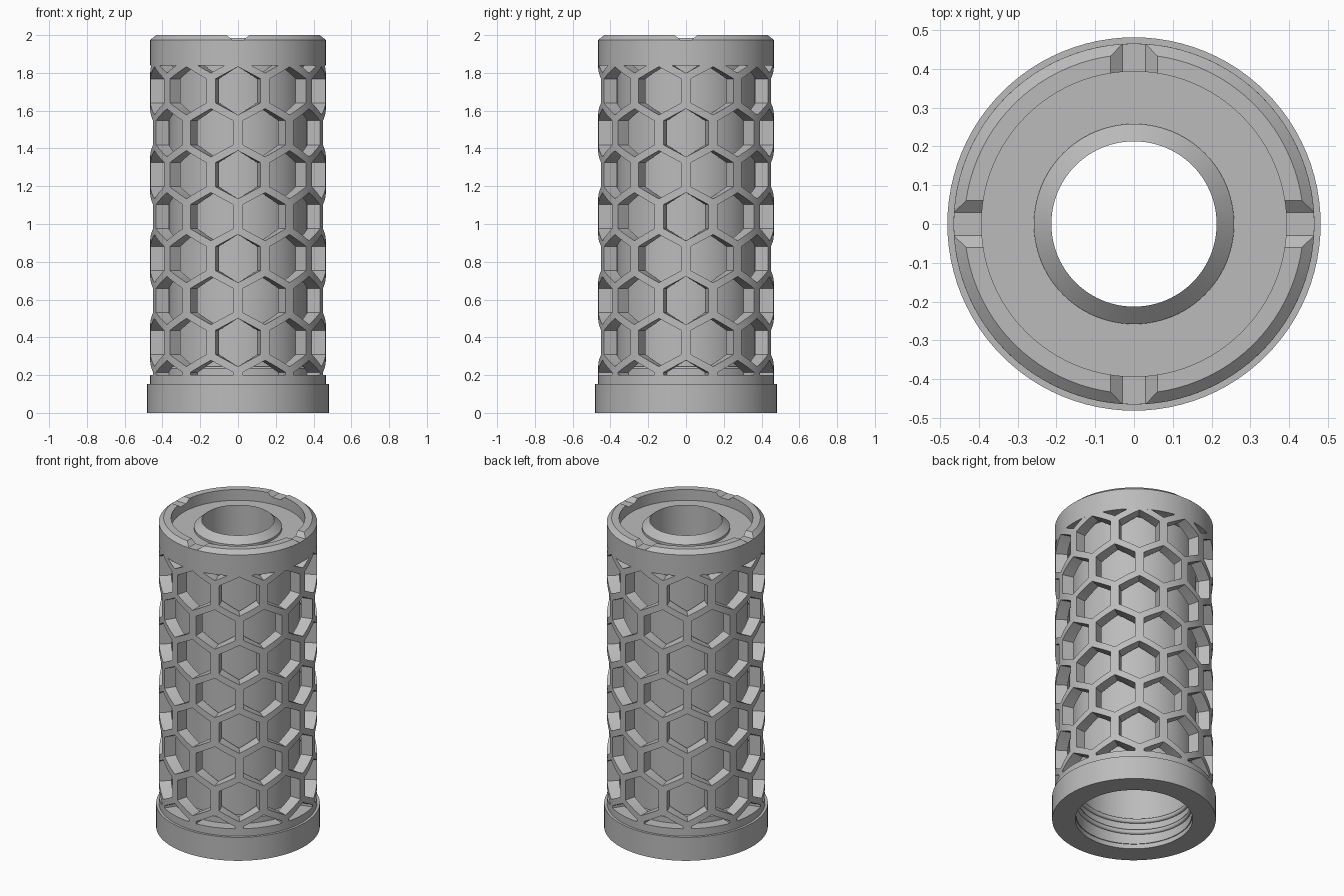
import bpy, bmesh
from math import sin, cos, pi, radians, tau
from mathutils import Vector

cube = bpy.data.objects.get("Cube")
if cube:
    bpy.data.objects.remove(cube, do_unlink=True)

grey = bpy.data.materials.new("plain grey")
grey.use_nodes = True
grey.diffuse_color = (0.5, 0.5, 0.5, 1)
grey.node_tree.nodes["Principled BSDF"].inputs["Base Color"].default_value = (0.5, 0.5, 0.5, 1)

R_OUT, R_IN = 0.465, 0.393      # sleeve radii
Z_LOW, Z_HIGH = 0.20, 1.84      # sleeve ends
SEGMENTS = 96


def add_object(name, bm):
    bmesh.ops.recalc_face_normals(bm, faces=bm.faces)
    mesh = bpy.data.meshes.new(name)
    bm.to_mesh(mesh)
    bm.free()
    ob = bpy.data.objects.new(name, mesh)
    bpy.context.collection.objects.link(ob)
    mesh.materials.append(grey)
    return ob


def smooth(ob):
    bpy.ops.object.select_all(action='DESELECT')
    ob.select_set(True)
    bpy.context.view_layer.objects.active = ob
    bpy.ops.object.shade_smooth_by_angle(angle=radians(20))


def lathe(name, profile):
    """Spin a closed (radius, height) profile about z."""
    bm = bmesh.new()
    rings = []
    for i in range(SEGMENTS):
        a = tau * i / SEGMENTS
        rings.append([bm.verts.new((r * sin(a), -r * cos(a), z)) for r, z in profile])
    n = len(profile)
    for i in range(SEGMENTS):
        p, q = rings[i], rings[(i + 1) % SEGMENTS]
        for j in range(n):
            k = (j + 1) % n
            bm.faces.new((p[j], q[j], q[k], p[k]))
    return add_object(name, bm)


# Base cap with the stepped band under the sleeve
base = lathe("base_cap", [(0.345, 0), (0.481, 0), (0.481, 0.152), (R_OUT, 0.152),
                          (R_OUT, Z_LOW), (0.393, Z_LOW), (0.393, 0.235),
                          (0.383, 0.245), (0.345, 0.245)])
smooth(base)

# Inner tube
tube = lathe("inner_tube", [(0.34, 0.03), (0.365, 0.03), (0.365, 1.86), (0.34, 1.86)])
smooth(tube)

# Top collar: recessed floor, raised conical lip and central bore
collar = lathe("top_collar", [(0.34, Z_HIGH), (R_OUT, Z_HIGH), (R_OUT, 1.975),
                              (0.437, 2.0), (R_IN, 2.0), (R_IN, 1.93), (0.258, 1.93),
                              (0.258, 1.945), (0.213, 1.985), (0.213, 1.78), (0.34, 1.78)])

# Four sloped notches in the collar rim
bm = bmesh.new()
for q in range(4):
    out = Vector((sin(q * pi / 2), -cos(q * pi / 2), 0))
    side = Vector((-out.y, out.x, 0))
    ends = []
    for r in (0.37, 0.5):
        ends.append([bm.verts.new(out * r + side * u + Vector((0, 0, z)))
                     for u, z in ((-0.03, 1.975), (0.03, 1.975), (0.072, 2.01), (-0.072, 2.01))])
    a, b = ends
    bm.faces.new(a)
    bm.faces.new(b[::-1])
    for j in range(4):
        k = (j + 1) % 4
        bm.faces.new((a[k], a[j], b[j], b[k]))
cutter = add_object("notch_cutter", bm)
cutter.hide_render = True
cut = collar.modifiers.new("notches", 'BOOLEAN')
cut.operation = 'DIFFERENCE'
cut.solver = 'EXACT'
cut.object = cutter
bpy.context.view_layer.objects.active = collar
collar.select_set(True)
bpy.ops.object.modifier_apply(modifier=cut.name)
bpy.data.objects.remove(cutter, do_unlink=True)
smooth(collar)

# Honeycomb sleeve: hexagonal frames laid out flat, trimmed, then wrapped
COLUMNS, ROW_STEP, TOP_ROW = 10, 0.222, 1.705
PITCH = tau / COLUMNS
STEPS = 5


def hexagon(half_width, tip):
    h = tip / 2
    return [Vector((x * half_width, 0, z)) for x, z in
            ((0, tip), (1, h), (1, -h), (0, -tip), (-1, -h), (-1, h))]


outer = hexagon(PITCH / 2, ROW_STEP * 2 / 3)
inner = hexagon(PITCH / 2 * 0.825, 0.1275)
bm = bmesh.new()
for row in range(-1, 8):
    for col in range(COLUMNS):
        mid = Vector(((col + 0.5 * (row % 2)) * PITCH, 0, TOP_ROW - row * ROW_STEP))
        for j in range(6):
            k = (j + 1) % 6
            for s in range(STEPS):
                t, u = s / STEPS, (s + 1) / STEPS
                bm.faces.new([bm.verts.new(mid + p) for p in (
                    outer[j].lerp(outer[k], t), outer[j].lerp(outer[k], u),
                    inner[j].lerp(inner[k], u), inner[j].lerp(inner[k], t))])
for z, up in ((Z_LOW, -1), (Z_HIGH, 1)):
    bmesh.ops.bisect_plane(bm, geom=bm.verts[:] + bm.edges[:] + bm.faces[:],
                           plane_co=(0, 0, z), plane_no=(0, 0, up), clear_outer=True)
for v in bm.verts:
    a = v.co.x
    v.co = Vector((R_OUT * sin(a), -R_OUT * cos(a), v.co.z))
bmesh.ops.remove_doubles(bm, verts=bm.verts, dist=0.0005)
# Thicken towards the axis
made = bmesh.ops.extrude_face_region(bm, geom=bm.faces[:], use_keep_orig=True)
for v in made["geom"]:
    if isinstance(v, bmesh.types.BMVert):
        v.co.x *= R_IN / R_OUT
        v.co.y *= R_IN / R_OUT
smooth(add_object("honeycomb_sleeve", bm))

# Internal thread inside the base
TURNS, LEAD = 2, 0.075
path = bpy.data.curves.new("thread_path", 'CURVE')
path.dimensions = '3D'
path.bevel_depth = 0.016
path.bevel_resolution = 1
path.use_fill_caps = True
spline = path.splines.new('POLY')
count = TURNS * 64
spline.points.add(count)
for i, p in enumerate(spline.points):
    a = tau * i / 64
    p.co = (0.34 * cos(a), 0.34 * sin(a), 0.06 + LEAD * i / 64, 1)
thread = bpy.data.objects.new("internal_thread", path)
bpy.context.collection.objects.link(thread)
path.materials.append(grey)
